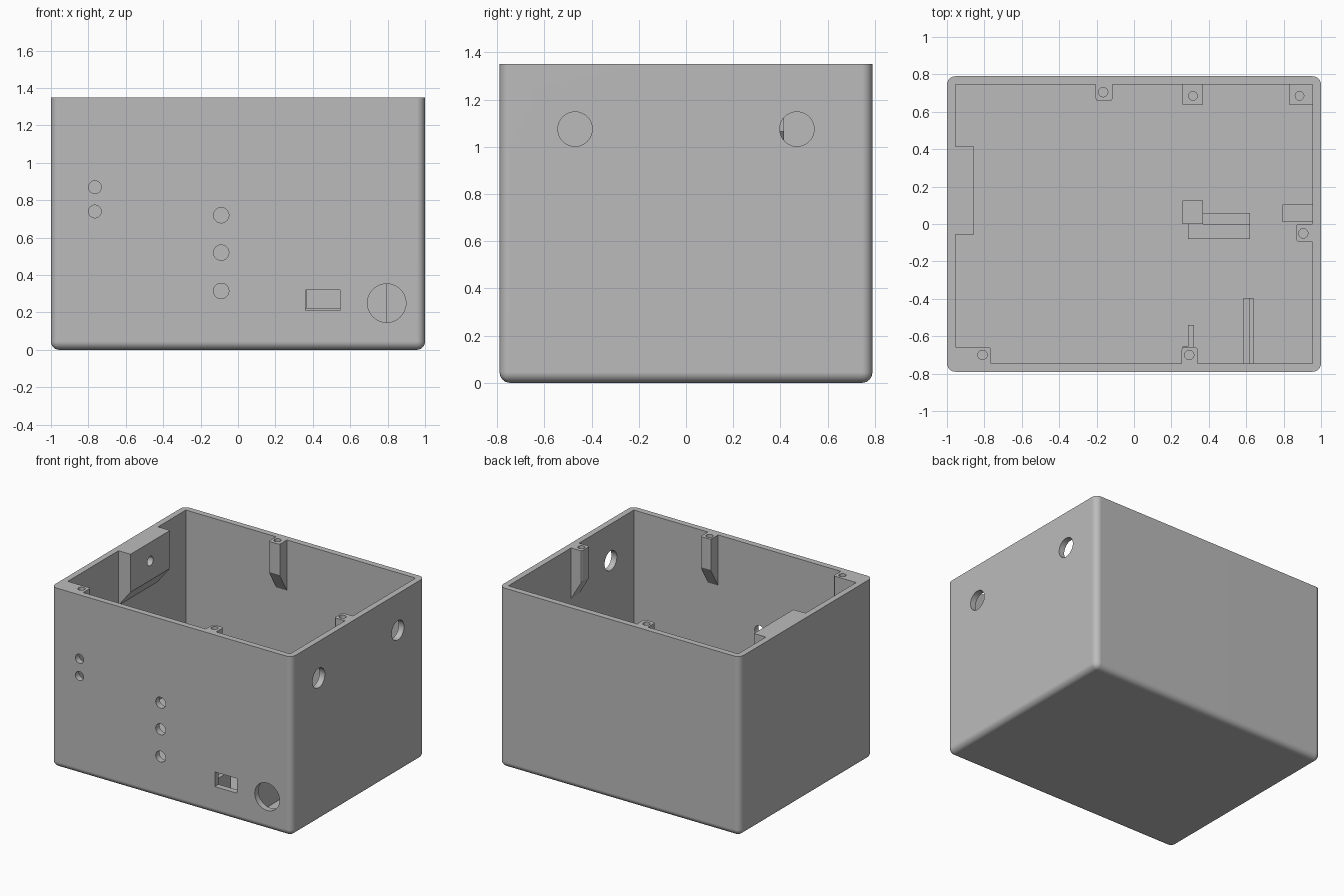
import bpy, bmesh, math
from mathutils import Matrix, Vector

if "Cube" in bpy.data.objects:
    bpy.data.objects.remove(bpy.data.objects["Cube"])

grey = bpy.data.materials.new("plain grey plastic")
grey.use_nodes = True
grey.diffuse_color = (0.5, 0.5, 0.5, 1)
grey.node_tree.nodes["Principled BSDF"].inputs["Base Color"].default_value = (0.5, 0.5, 0.5, 1)

TOP = 1.35
INX, INY = 0.955, 0.745
FLOOR = 0.045


def finish(name, bm):
    bmesh.ops.recalc_face_normals(bm, faces=bm.faces)
    mesh = bpy.data.meshes.new(name)
    bm.to_mesh(mesh)
    bm.free()
    mesh.materials.append(grey)
    obj = bpy.data.objects.new(name, mesh)
    bpy.context.scene.collection.objects.link(obj)
    return obj


def activate(obj):
    bpy.ops.object.select_all(action='DESELECT')
    obj.select_set(True)
    bpy.context.view_layer.objects.active = obj


def box(name, x0, x1, y0, y1, z0, z1, rounding=0):
    bm = bmesh.new()
    mid = Vector((x0 + x1, y0 + y1, z0 + z1)) / 2
    bmesh.ops.create_cube(bm, size=1, matrix=Matrix.Translation(mid)
                          @ Matrix.Diagonal((x1 - x0, y1 - y0, z1 - z0, 1)))
    if rounding:
        # Round everything but the open rim
        edges = [e for e in bm.edges if min(v.co.z for v in e.verts) < mid.z]
        bmesh.ops.bevel(bm, geom=edges, offset=rounding, segments=6,
                        profile=0.5, affect='EDGES')
    return finish(name, bm)


def rod(centre, radius, length, axis='Z'):
    turn = {'X': Matrix.Rotation(math.pi / 2, 4, 'Y'),
            'Y': Matrix.Rotation(math.pi / 2, 4, 'X'), 'Z': Matrix()}[axis]
    bm = bmesh.new()
    bmesh.ops.create_cone(bm, cap_ends=True, segments=40, radius1=radius, radius2=radius,
                          depth=length, matrix=Matrix.Translation(centre) @ turn)
    return finish("hole_cutter", bm)


def boolean(obj, other, operation='DIFFERENCE'):
    other.hide_render = True
    mod = obj.modifiers.new("boolean", 'BOOLEAN')
    mod.operation, mod.solver, mod.object = operation, 'EXACT', other
    activate(obj)
    bpy.ops.object.modifier_apply(modifier=mod.name)
    bpy.data.objects.remove(other)


def wall_boss(turn, wall, a0, a1, depth, front_z, low_z, rounding=0.015):
    """Block hanging on a wall, tapered underneath; turn picks the wall."""
    front = wall - depth
    profile = [(wall + 0.02, TOP), (front, TOP), (front, front_z),
               (wall, low_z), (wall + 0.02, low_z)]
    bm = bmesh.new()
    face = bm.faces.new([bm.verts.new((a0, y, z)) for y, z in profile])
    new = bmesh.ops.extrude_face_region(bm, geom=[face])["geom"]
    bmesh.ops.translate(bm, vec=(a1 - a0, 0, 0),
                        verts=[v for v in new if isinstance(v, bmesh.types.BMVert)])
    if rounding:
        edges = [e for e in bm.edges if all(abs(v.co.y - front) < 1e-5 for v in e.verts)
                 and abs(e.verts[0].co.x - e.verts[1].co.x) < 1e-5]
        bmesh.ops.bevel(bm, geom=edges, offset=rounding, segments=3,
                        profile=0.5, affect='EDGES')
    bm.transform(Matrix.Rotation(math.radians(turn), 4, 'Z'))
    return finish("wall_boss", bm)


# Hollow case
case = box("case_shell", -1, 1, -0.79, 0.79, 0, TOP, 0.045)
boolean(case, box("cavity_cutter", -INX, INX, -INY, INY, FLOOR, TOP + 0.2))

# Lid screw bosses: back, front middle, front corner, right-hand wall
for turn, wall, a0, a1 in ((0, INY, -0.205, -0.115), (180, INY, -0.34, -0.255),
                           (180, INY, 0.765, INX + 0.02), (-90, INX, 0.0, 0.095)):
    boolean(case, wall_boss(turn, wall, a0, a1, 0.088, 1.12, 0.97), 'UNION')
# Thick mounting pad on the far side wall
boolean(case, wall_boss(90, INX, -0.055, 0.415, 0.1, 1.065, 0.94, 0), 'UNION')

# Screw bores in the bosses and the blind bore in the pad
for x, y in ((-0.165, 0.705), (0.295, -0.7), (-0.81, -0.7), (0.905, -0.05)):
    boolean(case, rod((x, y, TOP), 0.025, 0.36))
boolean(case, rod((-0.88, 0.18, 1.21), 0.035, 0.12, 'X'))

# Front panel holes
for x, z, radius in ((-0.765, 0.87, 0.034), (-0.765, 0.74, 0.034), (-0.09, 0.72, 0.041),
                     (-0.09, 0.52, 0.041), (-0.09, 0.315, 0.041), (0.795, 0.25, 0.103)):
    boolean(case, rod((x, -0.77, z), radius, 0.1, 'Y'))
boolean(case, box("slot_cutter", 0.36, 0.545, -0.85, -0.72, 0.21, 0.32))

# Cable holes in the side wall
for y in (-0.47, 0.47):
    boolean(case, rod((0.98, y, 1.075), 0.073, 0.12, 'X'))

# Board posts on the floor; the back pair take screws
LOW, POST = FLOOR - 0.01, 0.45
parts = [case,
         box("post_front_left", 0.26, 0.37, 0, 0.125, LOW, POST),
         box("post_front_right", 0.795, INX, 0.01, 0.105, LOW, POST)]
for name, x0, x1, hole_x in (("post_back_left", 0.26, 0.37, 0.315),
                             ("post_back_right", 0.83, INX, 0.885)):
    post = box(name, x0, x1, 0.64, INY, LOW, POST)
    boolean(post, rod((hole_x, 0.685, POST), 0.023, 0.3))
    parts.append(post)

# Ledge, stop and stepped guide rails behind the slot
for spec in (("board_ledge", 0.29, 0.62, -0.08, 0, LOW, 0.225),
             ("ledge_foot", 0.37, 0.62, 0, 0.06, LOW, 0.18),
             ("left_rail_step", 0.29, 0.32, -INY, -0.54, LOW, 0.225),
             ("left_rail", 0.26, 0.29, -INY, -0.655, LOW, 0.27),
             ("right_rail_step", 0.585, 0.615, -INY, -0.395, LOW, 0.225),
             ("right_rail", 0.615, 0.64, -INY, -0.395, LOW, 0.27)):
    parts.append(box(*spec))

# Smooth rounds, crisp edges
for part in parts:
    activate(part)
    bpy.ops.object.shade_smooth_by_angle(angle=math.radians(30))
weighted = case.modifiers.new("flat_panels", 'WEIGHTED_NORMAL')
weighted.keep_sharp = True
